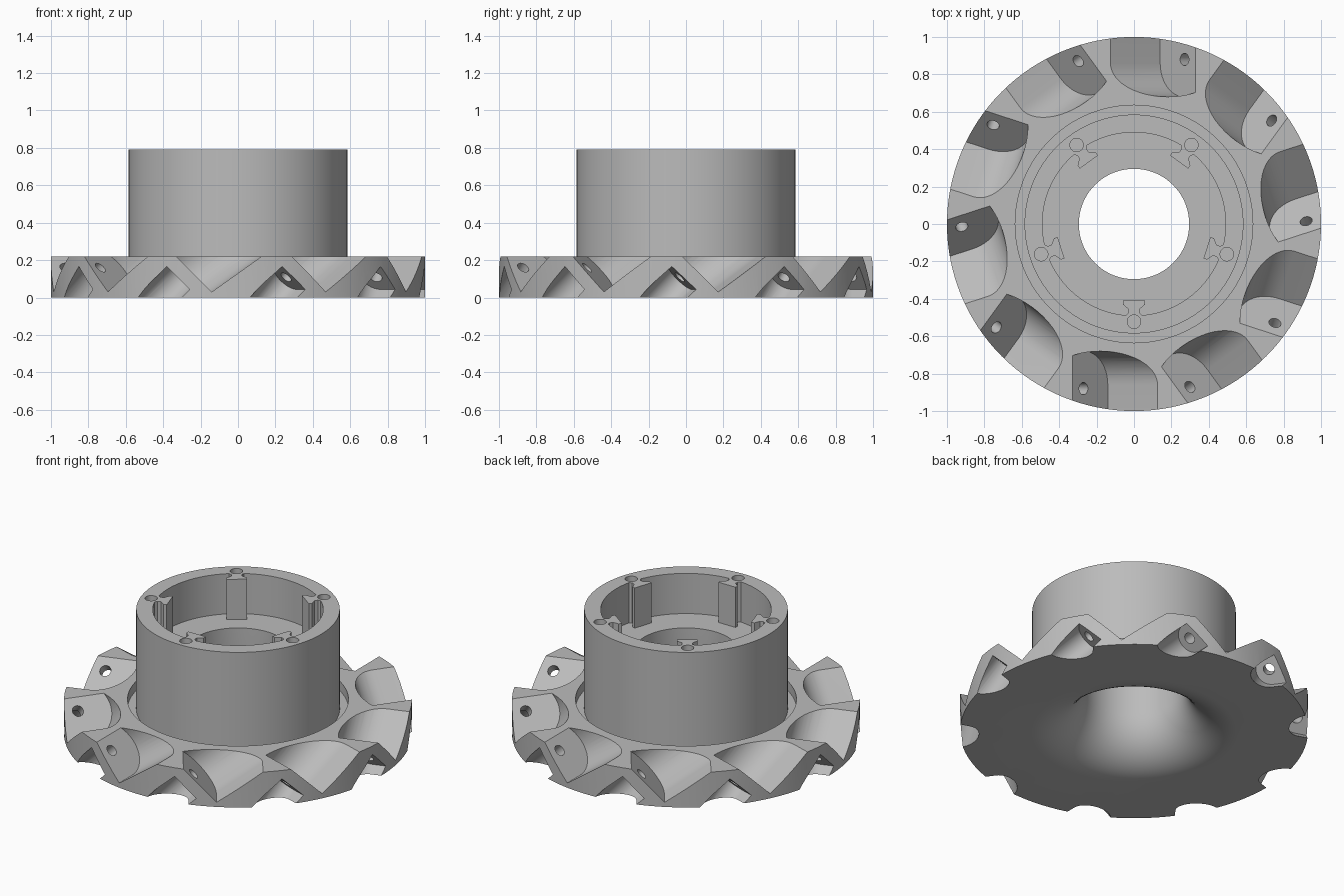
import bpy, bmesh
from math import pi, sin, cos, radians
from mathutils import Vector, Matrix

if "Cube" in bpy.data.objects:
    bpy.data.objects.remove(bpy.data.objects["Cube"], do_unlink=True)

steel = bpy.data.materials.new("plain grey steel")
steel.use_nodes = True
GREY = (0.5, 0.5, 0.5, 1)
steel.diffuse_color = GREY
steel.node_tree.nodes["Principled BSDF"].inputs["Base Color"].default_value = GREY


def finish(name, bm):
    bmesh.ops.recalc_face_normals(bm, faces=bm.faces)
    mesh = bpy.data.meshes.new(name)
    bm.to_mesh(mesh)
    bm.free()
    mesh.materials.append(steel)
    ob = bpy.data.objects.new(name, mesh)
    bpy.context.collection.objects.link(ob)
    return ob


def bridge(bm, a, b):
    """Join two closed loops of vertices with quads."""
    for i in range(len(a)):
        bm.faces.new((a[i - 1], a[i], b[i], b[i - 1]))


def prism(bm, points, direction):
    """Sweep a closed outline along a direction into a solid."""
    start = [bm.verts.new(p) for p in points]
    end = [bm.verts.new(Vector(p) + Vector(direction)) for p in points]
    bridge(bm, start, end)
    bm.faces.new(start)
    bm.faces.new(end)


def ring(name, count, build):
    """Repeat a part around the z axis."""
    bm = bmesh.new()
    for i in range(count):
        build(bm)
        if i < count - 1:
            bmesh.ops.rotate(bm, verts=bm.verts, matrix=Matrix.Rotation(2 * pi / count, 3, "Z"))
    return finish(name, bm)


def rod(bm, centre, axis, radius, length):
    turn = Vector((0, 0, 1)).rotation_difference(Vector(axis)).to_matrix().to_4x4()
    bmesh.ops.create_cone(bm, cap_ends=True, segments=32, radius1=radius, radius2=radius,
                          depth=length, matrix=Matrix.Translation(centre) @ turn)


def slot(bm, corner, along, sweep, radius, centre_y):
    """Round-ended pocket, open at the rim, swept away from its flat seat."""
    outline = [(0, -1.3)]
    for i in range(25):
        a = pi * i / 24
        outline.append((radius * (1 - cos(a)), centre_y + radius * sin(a)))
    outline.append((2 * radius, -1.3))
    base, along = Vector(corner), Vector(along).normalized()
    prism(bm, [base + along * u + Vector((0, y, 0)) for u, y in outline], sweep)


# Turned body: hub, shoulder groove, rim disc and trumpet-shaped bore
BORE, FLARE, STEPS = 0.295, 0.30, 128
profile = [(BORE, 0.535), (0.49, 0.535), (0.49, 0.79), (0.585, 0.79), (0.585, 0.16),
           (0.635, 0.16), (0.635, 0.22), (1, 0.22), (1, 0)]
for i in range(17):
    a = pi / 2 * i / 16
    profile.append((BORE + FLARE * (1 - sin(a)), FLARE * (1 - cos(a))))
bm = bmesh.new()
loops = []
for i in range(STEPS):
    a = 2 * pi * i / STEPS
    loops.append([bm.verts.new((r * cos(a), r * sin(a), z)) for r, z in profile])
for i in range(STEPS):
    bridge(bm, loops[i - 1], loops[i])
body = finish("cutter_body", bm)


# Dovetail lugs inside the hub
def lug(bm):
    half = [(0.06, -0.41), (0.06, -0.43), (0.03, -0.455), (0.03, -0.475), (0.05, -0.495), (0.05, -0.53)]
    outline = half + [(-x, y) for x, y in reversed(half)]
    prism(bm, [(x, y, 0.5) for x, y in outline], (0, 0, 0.29))


# Pockets, screw holes and hub holes
def upper_pocket(bm):
    a = radians(35.5)
    slot(bm, (-0.14, 0, 0.03), (-1, 0, 1), (0.36 * cos(a), 0, 0.36 * sin(a)), 0.18, -0.86)


def lower_pocket(bm):
    slot(bm, (-0.38, 0, 0.166), (1, 0, -1), (-0.3, 0, -0.29), 0.087, -0.89)


def screw_hole(bm):
    rod(bm, (-0.27, -0.88, 0.16), (1, 0, 1), 0.033, 0.26)


def hub_hole(bm):
    rod(bm, (0, -0.522, 0.8), (0, 0, 1), 0.036, 0.3)


cuts = [("lugs", 5, lug, "UNION"), ("upper_pockets", 10, upper_pocket, "DIFFERENCE"),
        ("lower_pockets", 10, lower_pocket, "DIFFERENCE"),
        ("screw_holes", 10, screw_hole, "DIFFERENCE"), ("hub_holes", 5, hub_hole, "DIFFERENCE")]
bpy.ops.object.select_all(action="DESELECT")
body.select_set(True)
bpy.context.view_layer.objects.active = body
for name, count, build, operation in cuts:
    tool = ring(name, count, build)
    mod = body.modifiers.new(name, "BOOLEAN")
    mod.operation, mod.solver, mod.object = operation, "MANIFOLD", tool
    bpy.ops.object.modifier_apply(modifier=name)
    bpy.data.objects.remove(tool, do_unlink=True)

bpy.ops.object.shade_smooth_by_angle(angle=radians(25))
